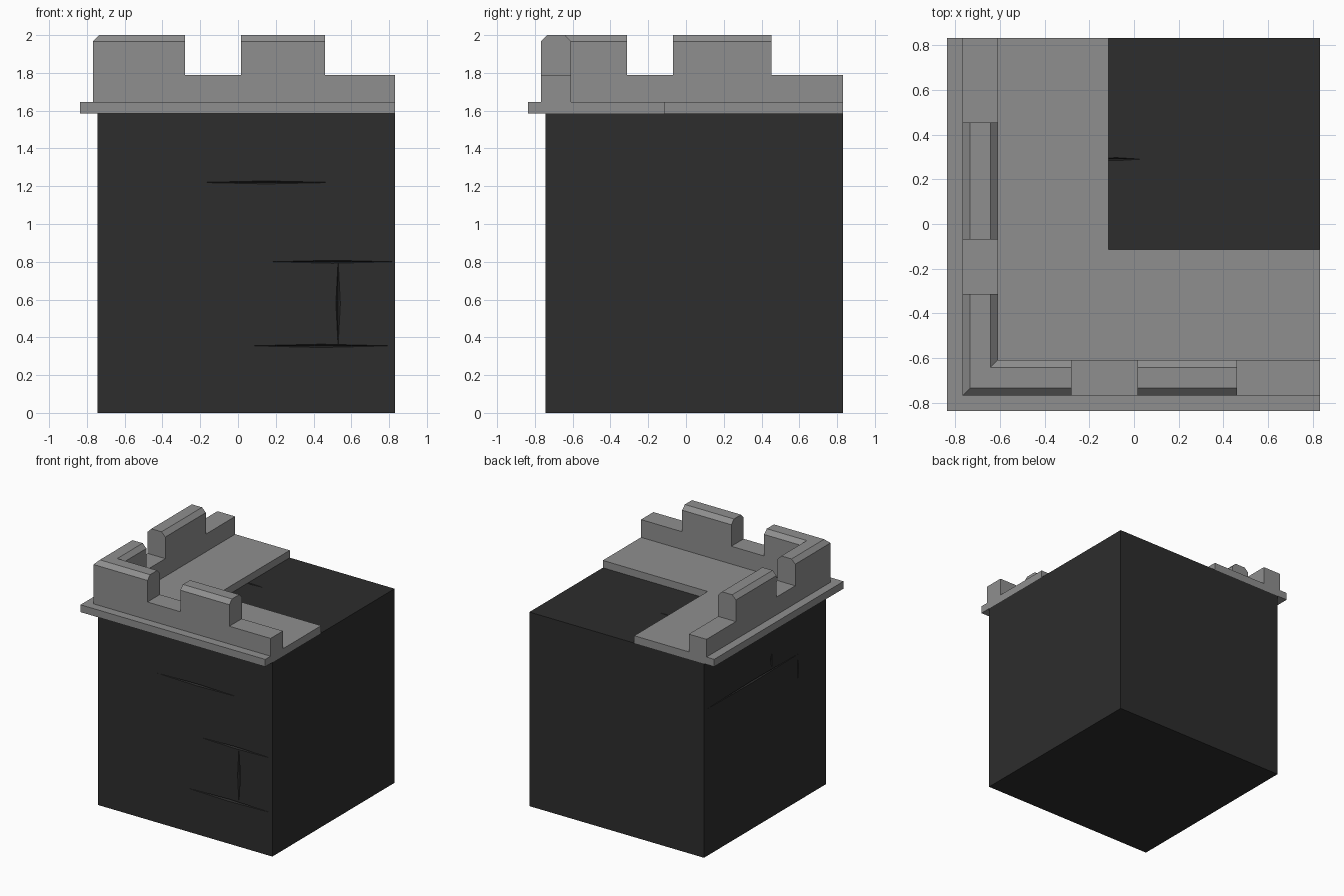
import bpy, bmesh
from mathutils import Vector, Matrix

cube = bpy.data.objects.get("Cube")
if cube:
    bpy.data.objects.remove(cube, do_unlink=True)


def material(name, value):
    m = bpy.data.materials.new(name)
    m.use_nodes = True
    colour = (value, value, value, 1)
    m.diffuse_color = colour
    m.node_tree.nodes["Principled BSDF"].inputs["Base Color"].default_value = colour
    return m


stone = material("grey stone", 0.275)
dark = material("dark masonry", 0.026)


def finish(bm, name, mat):
    bmesh.ops.recalc_face_normals(bm, faces=bm.faces)
    mesh = bpy.data.meshes.new(name)
    bm.to_mesh(mesh)
    bm.free()
    mesh.materials.append(mat)
    ob = bpy.data.objects.new(name, mesh)
    bpy.context.collection.objects.link(ob)
    return ob


def add_box(bm, low, high):
    low, high = Vector(low), Vector(high)
    size = Matrix.Diagonal((*(high - low), 1))
    bmesh.ops.create_cube(bm, size=1, matrix=Matrix.Translation((low + high) / 2) @ size)


def corner_sweep(name, centre, end, profile, mat):
    """Sweep an (offset, z) profile along two sides, mitred at the corner."""
    bm = bmesh.new()
    rings = [
        [bm.verts.new((centre + d, end, z)) for d, z in profile],
        [bm.verts.new((centre + d, centre + d, z)) for d, z in profile],
        [bm.verts.new((end, centre + d, z)) for d, z in profile],
    ]
    n = len(profile)
    for a, b in zip(rings, rings[1:]):
        for i in range(n):
            j = (i + 1) % n
            bm.faces.new((a[i], a[j], b[j], b[i]))
    bm.faces.new(rings[0])
    bm.faces.new(rings[-1])
    return finish(bm, name, mat)


def carve(target, cutter):
    cutter.hide_render = True
    mod = target.modifiers.new("carve", "BOOLEAN")
    mod.operation = "DIFFERENCE"
    mod.solver = "EXACT"
    mod.object = cutter
    bpy.context.view_layer.objects.active = target
    bpy.ops.object.modifier_apply(modifier=mod.name)
    bpy.data.objects.remove(cutter, do_unlink=True)


EDGE, FACE, BASE, LEDGE, CREST = 0.832, -0.745, 1.585, 1.645, 2.0

# Masonry block
bm = bmesh.new()
add_box(bm, (FACE, FACE, 0), (EDGE, EDGE, BASE))
block = finish(bm, "masonry_block", dark)

# Shallow tapered cracks between the stones: centre and half sizes
cracks = [
    ((0.15, FACE, 1.22), (0.36, 0.02, 0.008)),
    ((0.53, FACE, 0.58), (0.012, 0.02, 0.23)),
    ((0.44, FACE, 0.355), (0.37, 0.02, 0.009)),
    ((0.5, FACE, 0.8), (0.32, 0.02, 0.008)),
    ((FACE, 0.2, 1.2), (0.02, 0.6, 0.009)),
    ((FACE, -0.04, 1.28), (0.02, 0.008, 0.075)),
    ((FACE, -0.38, 1.08), (0.02, 0.008, 0.1)),
    ((-0.08, 0.29, BASE), (0.11, 0.007, 0.015)),
]
for place, size in cracks:
    bm = bmesh.new()
    bmesh.ops.create_uvsphere(bm, u_segments=4, v_segments=2, radius=1,
                              matrix=Matrix.Translation(place) @ Matrix.Diagonal((*size, 1)))
    carve(block, finish(bm, "crack_cutter", dark))

# Overhanging walkway slab
h = 0.361
corner_sweep("walkway_slab", -0.476, EDGE,
             [(-h, BASE), (-h, LEDGE), (h, LEDGE), (h, BASE)], stone)

# Chamfered parapet with the gaps between merlons cut out
w, c = 0.08, 0.034
parapet = corner_sweep("parapet", -0.688, EDGE,
                       [(-w, LEDGE), (-w, CREST - c), (c - w, CREST),
                        (w - c, CREST), (w, CREST - c), (w, LEDGE)], stone)
front_gaps = [(-0.28, 0.016), (0.46, 1)]
side_gaps = [(-0.313, -0.07), (0.453, 1)]
bm = bmesh.new()
for a, b in front_gaps:
    add_box(bm, (a, -0.9, 1.79), (b, -0.5, 2.2))
for a, b in side_gaps:
    add_box(bm, (-0.9, a, 1.79), (-0.5, b, 2.2))
carve(parapet, finish(bm, "gap_cutter", stone))
